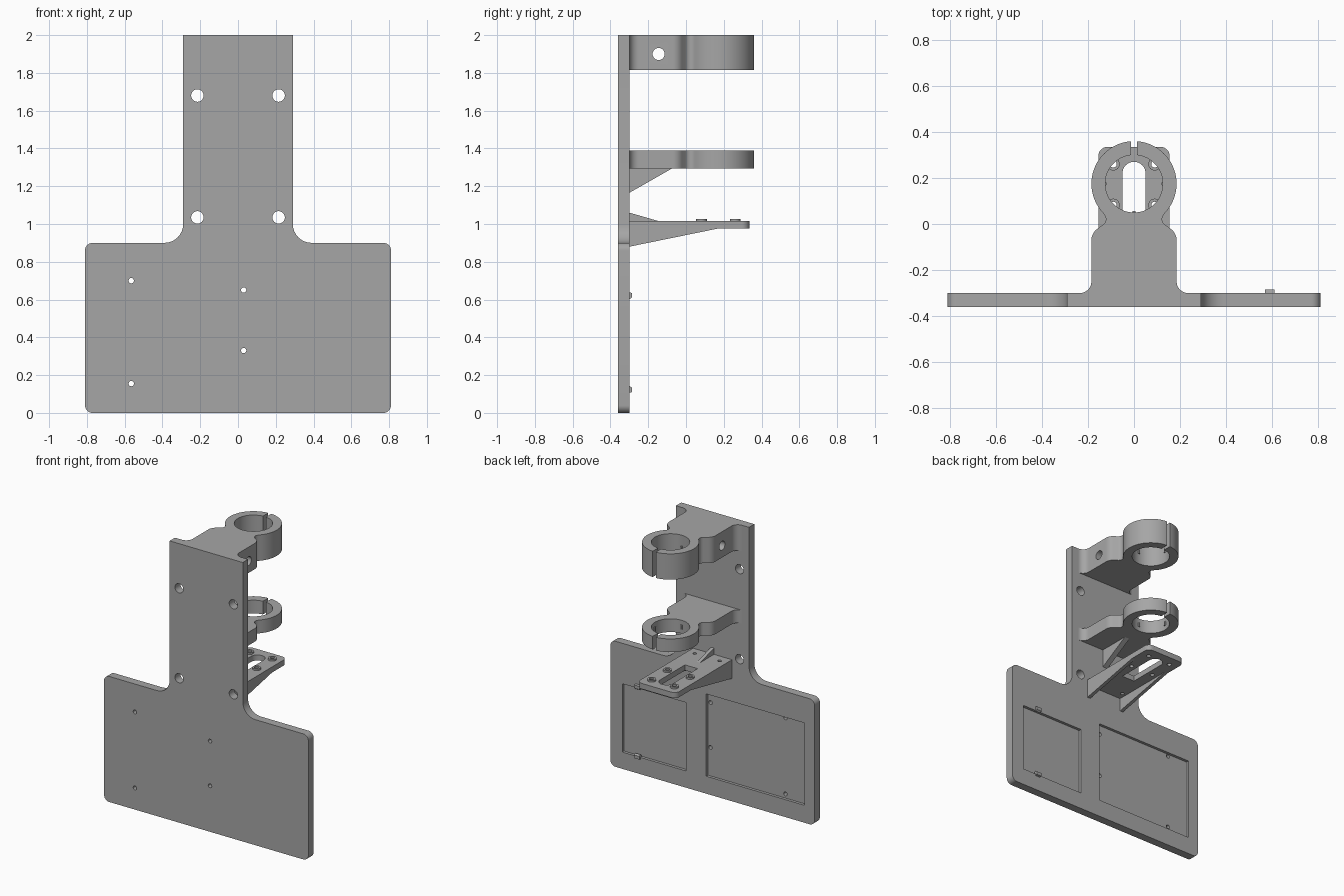
import bpy, bmesh
from math import sin, cos, pi, asin, atan2, radians
from mathutils import Vector

cube = bpy.data.objects.get("Cube")
if cube:
    bpy.data.objects.remove(cube, do_unlink=True)

grey = bpy.data.materials.new("plain grey")
grey.use_nodes = True
tone = (0.38, 0.38, 0.38, 1)
grey.diffuse_color = tone
grey.node_tree.nodes["Principled BSDF"].inputs["Base Color"].default_value = tone

PLACE = {"x": lambda a, b, h: (h, a, b),
         "y": lambda a, b, h: (a, h, b),
         "z": lambda a, b, h: (a, b, h)}


def rounded(corners, steps=8):
    """Outline from (a, b, radius) corners, each turned into an arc."""
    out = []
    for i, (a, b, r) in enumerate(corners):
        p = Vector((a, b))
        if not r:
            out.append(p)
            continue
        u = (Vector(corners[i - 1][:2]) - p).normalized()
        v = (Vector(corners[(i + 1) % len(corners)][:2]) - p).normalized()
        half = u.angle(v) / 2
        centre = p + (u + v).normalized() * (r / sin(half))
        reach = r * cos(half) / sin(half)
        s, e = p + u * reach - centre, p + v * reach - centre
        turn = s.angle_signed(e)
        for k in range(steps + 1):
            t = -turn * k / steps
            out.append(centre + Vector((s.x * cos(t) - s.y * sin(t),
                                        s.x * sin(t) + s.y * cos(t))))
    return out


def prism(name, outline, axis, lo, hi):
    """Extrude a flat outline along an axis."""
    bm = bmesh.new()
    rings = [[bm.verts.new(PLACE[axis](p[0], p[1], h)) for p in outline] for h in (lo, hi)]
    bm.faces.new(rings[0])
    bm.faces.new(rings[1])
    n = len(outline)
    for i in range(n):
        j = (i + 1) % n
        bm.faces.new((rings[0][i], rings[0][j], rings[1][j], rings[1][i]))
    bmesh.ops.recalc_face_normals(bm, faces=bm.faces)
    mesh = bpy.data.meshes.new(name)
    bm.to_mesh(mesh)
    bm.free()
    mesh.materials.append(grey)
    ob = bpy.data.objects.new(name, mesh)
    bpy.context.collection.objects.link(ob)
    return ob


def circle(a, b, r, n=32):
    return [(a + r * cos(2 * pi * k / n), b + r * sin(2 * pi * k / n)) for k in range(n)]


def rect(a0, a1, b0, b1):
    return [(a0, b0), (a1, b0), (a1, b1), (a0, b1)]


def activate(ob):
    bpy.ops.object.select_all(action="DESELECT")
    ob.select_set(True)
    bpy.context.view_layer.objects.active = ob


def cut(ob, cutters):
    activate(ob)
    for c in cutters:
        c.hide_render = True
        mod = ob.modifiers.new("cut", "BOOLEAN")
        mod.operation, mod.solver, mod.object = "DIFFERENCE", "EXACT", c
        bpy.ops.object.modifier_apply(modifier=mod.name)
        bpy.data.objects.remove(c, do_unlink=True)


def smooth(ob):
    activate(ob)
    bpy.ops.object.shade_smooth_by_angle(angle=radians(30))


# Back plate with holes and two shallow pockets
FRONT, BACK = -0.36, -0.30
side = [(0.81, 0, 0.04), (0.81, 0.9, 0.04), (0.29, 0.9, 0.1), (0.29, 2, 0)]
plate = prism("back_plate", rounded(side + [(-a, b, r) for a, b, r in reversed(side)]),
              "y", FRONT, BACK)
holes = [(x, z, 0.033) for x in (-0.215, 0.215) for z in (1.035, 1.68)]
holes += [(-0.565, 0.7, 0.014), (-0.565, 0.155, 0.014), (0.03, 0.65, 0.014), (0.03, 0.33, 0.014)]
cutters = [prism("pocket_cutter", rect(*box), "y", BACK - 0.02, 0)
           for box in ((-0.73, 0.05, 0.125, 0.715), (0.21, 0.715, 0.12, 0.61))]
cutters += [prism("hole_cutter", circle(*h), "y", -0.5, 0) for h in holes]
cut(plate, cutters)
smooth(plate)

# Retaining clips above and below the small pocket
clip = [(-0.31, 0.64), (-0.285, 0.635), (-0.285, 0.612), (-0.298, 0.603), (-0.31, 0.612)]
prism("upper_clip", clip, "x", 0.57, 0.61)
prism("lower_clip", [(y, 0.745 - z) for y, z in clip], "x", 0.57, 0.61)

# Split-ring clamps
CY, R_OUT, R_IN, GAP = 0.175, 0.185, 0.125, 0.012


def ring_arc(r, start, end, steps):
    return [(r * cos(start + (end - start) * k / steps),
             CY + r * sin(start + (end - start) * k / steps)) for k in range(steps + 1)]


def clamp(name, lo, hi):
    neck = rounded([(0, -0.31, 0), (0.24, -0.31, 0), (0.24, -0.3, 0), (0.185, -0.3, 0.05),
                    (0.185, -0.04, 0.06), (0.11, 0.015, 0.03), (0.133, 0.046, 0)])[1:]
    half = [tuple(p) for p in neck[:-1]]
    half += ring_arc(R_OUT, atan2(0.046 - CY, 0.133), pi / 2 - asin(GAP / R_OUT), 32)
    half += ring_arc(R_IN, pi / 2 - asin(GAP / R_IN), -pi / 2, 32)
    outline = half + [(-x, y) for x, y in reversed(half[:-1])]
    ob = prism(name, outline, "z", lo, hi)
    # Small grip nubs inside the ring
    mid = (lo + hi) / 2
    for x, y in ((-R_IN, CY), (R_IN, CY), (0, CY - R_IN)):
        prism(name + "_nub", circle(x, y, 0.008, 8), "z", mid - 0.015, mid + 0.015)
    return ob


upper = clamp("upper_clamp", 1.815, 2.0)
cut(upper, [prism("cross_hole_cutter", circle(-0.145, 1.9, 0.032), "x", -0.5, 0.5)])
smooth(upper)
smooth(clamp("lower_clamp", 1.295, 1.39))
prism("lower_clamp_rib", [(-0.31, 1.16), (-0.30, 1.165), (-0.07, 1.296), (-0.31, 1.296)],
      "x", -0.02, 0.02)

# Shelf with slot, bosses and ribs
S_LO, S_HI, S_X = 0.975, 1.015, 0.155
shelf = prism("shelf", rounded([(-S_X, -0.31, 0), (S_X, -0.31, 0),
                                (S_X, 0.335, 0.04), (-S_X, 0.335, 0.04)]), "z", S_LO, S_HI)
slot = rounded([(-0.05, -0.06, 0), (0.05, -0.06, 0), (0.05, 0.27, 0.049), (-0.05, 0.27, 0.049)])
shelf_cutters = [prism("slot_cutter", slot, "z", 0.8, 1.2)]
for x in (-0.09, 0.09):
    for y in (0.082, 0.26):
        boss = prism("shelf_boss", circle(x, y, 0.028, 24), "z", S_HI - 0.001, S_HI + 0.012)
        cut(boss, [prism("screw_cutter", circle(x, y, 0.015, 16), "z", 0.8, 1.2)])
        smooth(boss)
        shelf_cutters.append(prism("screw_cutter", circle(x, y, 0.015, 16), "z", 0.8, 1.2))
    shelf_cutters.append(prism("pin_cutter", circle(x * 1.1, -0.24, 0.013, 16), "z", 0.8, 1.2))
    inner, outer = sorted((x / 0.09 * (S_X - 0.025), x / 0.09 * S_X))
    prism("shelf_side_rib", [(-0.31, 0.878), (-0.3, 0.88), (0.17, S_LO + 0.001),
                             (-0.31, S_LO + 0.001)], "x", inner, outer)
cut(shelf, shelf_cutters)
smooth(shelf)
prism("shelf_top_rib", [(-0.31, 1.014), (-0.14, 1.014), (-0.3, 1.06), (-0.31, 1.06)],
      "x", -0.012, 0.012)
